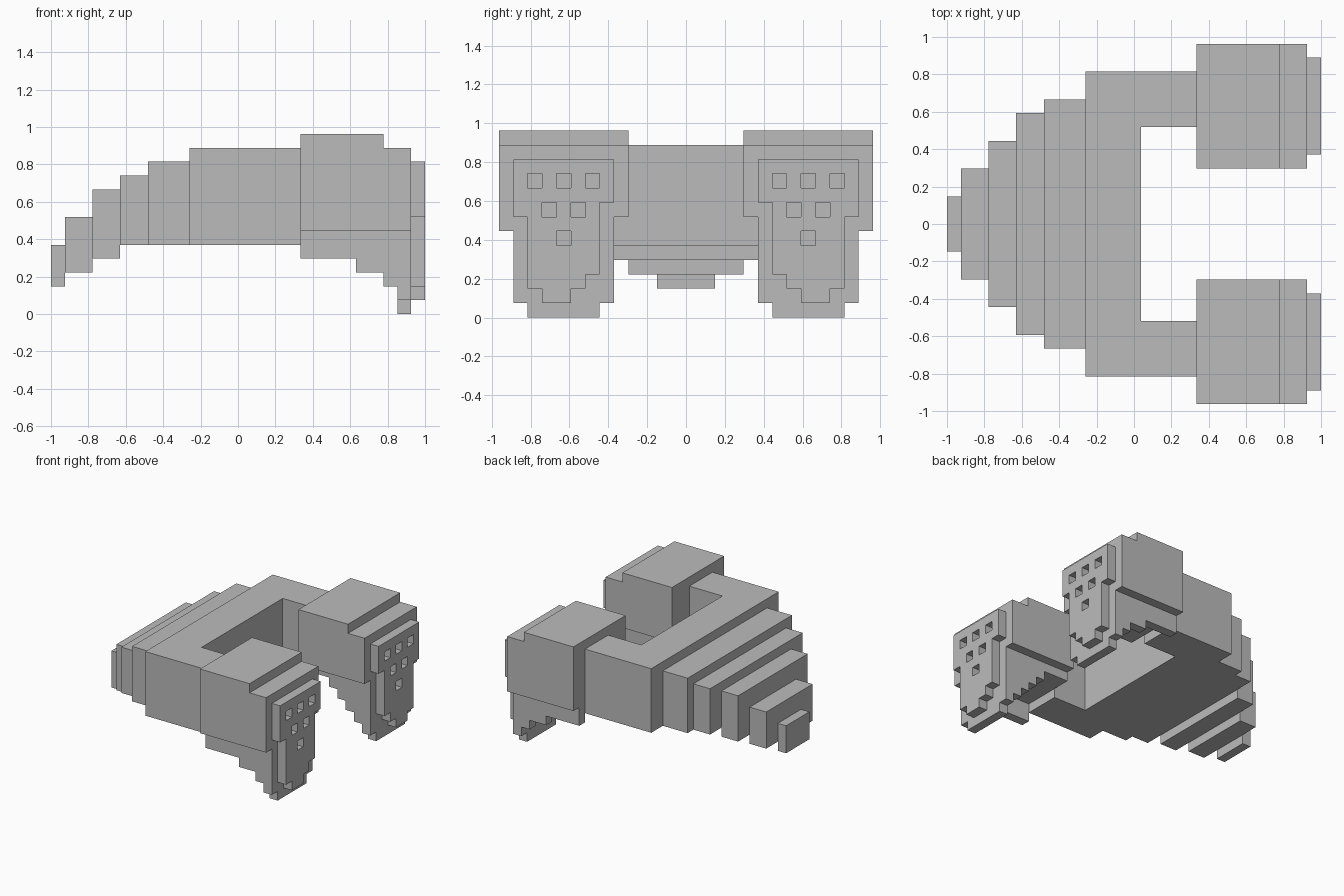
import bpy
import bmesh
import math
from mathutils import Vector

U = 2 / 27  # size of one building block

cube = bpy.data.objects.get("Cube")
if cube:
    bpy.data.objects.remove(cube, do_unlink=True)

grey = bpy.data.materials.new("plain grey")
grey.use_nodes = True
colour = (0.5, 0.5, 0.5, 1)
grey.diffuse_color = colour
grey.node_tree.nodes["Principled BSDF"].inputs["Base Color"].default_value = colour


def cells(box):
    x0, x1, y0, y1, z0, z1 = box
    return {(x, y, z) for x in range(x0, x1) for y in range(y0, y1) for z in range(z0, z1)}


def block_part(name, boxes, holes=(), side=1):
    """Join boxes (x, y, z ranges in blocks) into one skin; side=-1 mirrors in y."""
    solid = set().union(*(cells(b) for b in boxes))
    solid -= set().union(*(cells(h) for h in holes))
    bm = bmesh.new()
    for cell in solid:
        for axis in range(3):
            for step in (0, 1):
                near = list(cell)
                near[axis] += 2 * step - 1
                if tuple(near) in solid:
                    continue
                a, b = (axis + 1) % 3, (axis + 2) % 3
                corners = []
                for da, db in ((0, 0), (1, 0), (1, 1), (0, 1)):
                    p = Vector(cell)
                    p[axis] += step
                    p[a] += da
                    p[b] += db
                    corners.append(bm.verts.new((p.x * U - 1, p.y * U * side, p.z * U)))
                bm.faces.new(corners if (step == 1) == (side == 1) else corners[::-1])
    bmesh.ops.remove_doubles(bm, verts=bm.verts[:], dist=U / 100)
    bmesh.ops.dissolve_limit(bm, angle_limit=math.radians(1), verts=bm.verts[:], edges=bm.edges[:])
    mesh = bpy.data.meshes.new(name)
    bm.to_mesh(mesh)
    bm.free()
    mesh.materials.append(grey)
    obj = bpy.data.objects.new(name, mesh)
    bpy.context.collection.objects.link(obj)
    return obj


# Stepped tail and main crossbar: x start, x end, half width, bottom, top
tail = [(0, 1, 2, 2, 5), (1, 3, 4, 3, 7), (3, 5, 6, 4, 9),
        (5, 7, 8, 5, 10), (7, 10, 9, 5, 11), (10, 14, 11, 5, 12)]
block_part("stepped_body", [(a, b, -w, w, lo, hi) for a, b, w, lo, hi in tail])

# Stepped wall bottoms: x start, bottom
outer_steps = [(18, 4), (22, 3), (24, 2), (25, 1)]
inner_steps = [(18, 6), (21, 5), (22, 4), (23, 3), (24, 2), (25, 1)]

# Shield rows: y range, z range
rows = [(8, 10, 1, 2), (7, 11, 2, 3), (6, 11, 3, 7), (6, 12, 7, 8), (5, 12, 8, 11)]
studs = [(6, 9), (8, 9), (10, 9), (7, 7), (9, 7), (8, 5)]

for label, side in (("left", -1), ("right", 1)):
    block_part(label + "_arm", [(14, 18, 7, 11, 5, 12)], side=side)
    block_part(label + "_end_block",
               [(18, 24, 4, 13, 7, 13), (24, 26, 4, 13, 7, 12), (18, 26, 5, 13, 6, 7)], side=side)
    # Leg: outer and inner stepped walls with a front wall and toe
    leg = [(x, 26, 11, 12, z, 6) for x, z in outer_steps]
    leg += [(x, 26, 5, 6, z, 6) for x, z in inner_steps]
    leg += [(25, 26, 5, 12, 1, 6), (25, 26, 6, 11, 0, 1)]
    block_part(label + "_leg", leg, side=side)
    # Pierced shield on the end
    block_part(label + "_shield",
               [(26, 27, *r) for r in rows],
               holes=[(26, 27, y, y + 1, z, z + 1) for y, z in studs], side=side)
